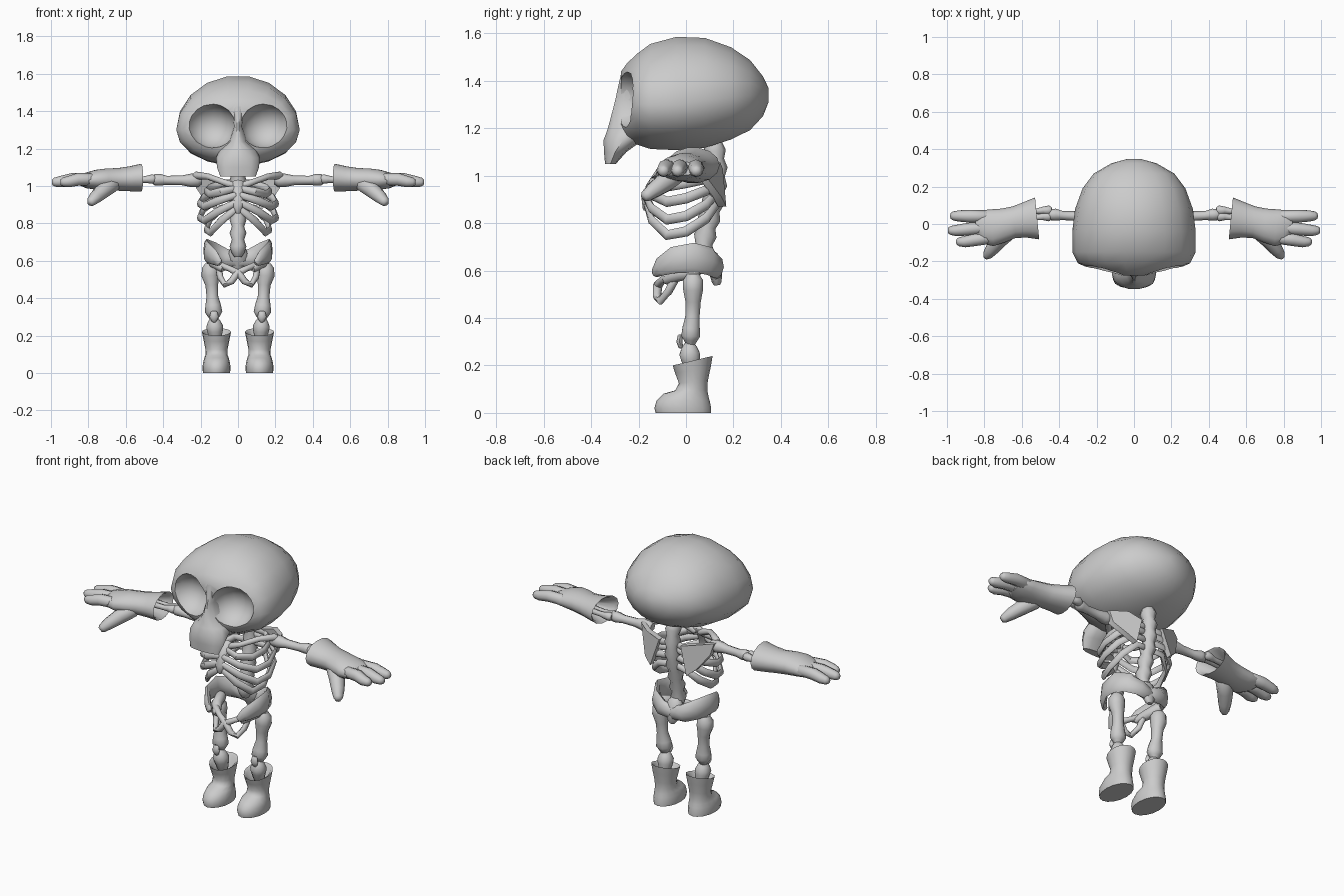
import bpy, bmesh, math
from mathutils import Vector, Matrix


def finish(name, bm, mirror=False, angle=40):
    bmesh.ops.recalc_face_normals(bm, faces=bm.faces)
    me = bpy.data.meshes.new(name)
    bm.to_mesh(me)
    bm.free()
    ob = bpy.data.objects.new(name, me)
    bpy.context.collection.objects.link(ob)
    smooth(me, angle)
    if mirror:
        ob.modifiers.new("mirror", 'MIRROR').use_mirror_merge = False
    return ob


def smooth(me, angle):
    for p in me.polygons:
        p.use_smooth = True
    me.set_sharp_from_angle(angle=math.radians(angle))


def oval(c, u, v, n=12):
    c, u, v = Vector(c), Vector(u), Vector(v)
    return [c + u * math.cos(2 * math.pi * i / n) + v * math.sin(2 * math.pi * i / n)
            for i in range(n)]


def loft(name, rings, mirror=False, angle=40):
    bm = bmesh.new()
    rows = [[bm.verts.new(p) for p in r] for r in rings]
    n = len(rows[0])
    for a, b in zip(rows, rows[1:]):
        for i in range(n):
            bm.faces.new((a[i], a[(i + 1) % n], b[(i + 1) % n], b[i]))
    bm.faces.new(rows[0])
    bm.faces.new(rows[-1][::-1])
    return finish(name, bm, mirror, angle)


def tube(name, pts, radii, mirror=False, up=(0, 0, 1), n=8, angle=50):
    """Sweep an oval; radii are numbers or (sideways, along up). Ends are rounded."""
    pts = [Vector(p) for p in pts]
    rad = [r if isinstance(r, tuple) else (r, r) for r in radii]
    t0 = (pts[0] - pts[1]).normalized()
    t1 = (pts[-1] - pts[-2]).normalized()
    e0, e1 = min(rad[0]) * 0.6, min(rad[-1]) * 0.6
    pts = [pts[0] + t0 * e0] + pts + [pts[-1] + t1 * e1]
    rad = [tuple(r * 0.6 for r in rad[0])] + rad + [tuple(r * 0.6 for r in rad[-1])]
    rings = []
    for i, p in enumerate(pts):
        t = (pts[min(i + 1, len(pts) - 1)] - pts[max(i - 1, 0)]).normalized()
        s = t.cross(Vector(up)).normalized()
        rings.append(oval(p, s * rad[i][0], s.cross(t) * rad[i][1], n))
    return loft(name, rings, mirror, angle)


Y = (0, 1, 0)

# Cranium: sections from back to front (y, half width, bottom, top, widest height)
rings = []
for y, w, zb, zt, zc in [(.348, .035, 1.31, 1.37, 1.34), (.325, .12, 1.25, 1.42, 1.34),
                         (.27, .215, 1.19, 1.49, 1.34), (.19, .275, 1.15, 1.545, 1.33),
                         (.08, .315, 1.115, 1.585, 1.32), (-.04, .33, 1.105, 1.59, 1.30),
                         (-.15, .33, 1.11, 1.56, 1.30), (-.21, .30, 1.13, 1.515, 1.30),
                         (-.25, .21, 1.15, 1.475, 1.30), (-.275, .09, 1.18, 1.44, 1.31)]:
    ring = []
    for i in range(18):
        a = 2 * math.pi * i / 18
        s = math.sin(a)
        ring.append((w * math.cos(a), y, zc + s * ((zt - zc) if s > 0 else (zc - zb))))
    rings.append(ring)
skull = loft("skull", rings)

# Eye sockets carved out of the cranium
bm = bmesh.new()
for s in (-1, 1):
    m = (Matrix.Translation((s * .145, -.29, 1.322)) @ Matrix.Rotation(s * -.2, 4, 'Y')
         @ Matrix.Diagonal((.135, .14, .122, 1)))
    bmesh.ops.create_uvsphere(bm, u_segments=16, v_segments=10, radius=1, matrix=m)
cutter = finish("socket_cutter", bm)
cutter.hide_render = True
mod = skull.modifiers.new("sockets", 'BOOLEAN')
mod.object, mod.operation, mod.solver = cutter, 'DIFFERENCE', 'EXACT'
dg = bpy.context.evaluated_depsgraph_get()
carved = bpy.data.meshes.new_from_object(skull.evaluated_get(dg))
skull.modifiers.clear()
skull.data = carved
smooth(carved, 40)
bpy.data.objects.remove(cutter)

# Nose bridge and upper jaw (z, half width, front, back)
loft("upper_jaw", [oval((0, (f + b) / 2, z), (w, 0, 0), (0, (f - b) / 2, 0), 14)
                   for z, w, f, b in [(1.05, .095, -.342, -.295), (1.10, .112, -.347, -.25),
                                      (1.15, .118, -.35, -.18), (1.19, .10, -.335, -.15),
                                      (1.235, .05, -.322, -.15), (1.32, .022, -.30, -.15),
                                      (1.38, .035, -.287, -.15), (1.43, .06, -.275, -.18)]])

# Spine with alternating vertebrae, then the sacrum
pts, rad = [], []
for i in range(15):
    t = i / 14
    pts.append((0, .115 + .02 * math.sin(t * 5) - .025 * t, 1.14 - .5 * t))
    rad.append((.045, .048) if i % 2 else (.033, .036))
tube("spine", pts, rad, up=Y)
tube("sacrum", [(0, .10, .66), (0, .125, .60), (0, .13, .55)],
     [(.045, .035), (.06, .03), (.025, .02)], up=Y)

# Ribs: back height, width, lowest height, front end height, front depth
for i, (zb, w, zl, zf, yf) in enumerate([(1.02, .165, .955, .985, -.13), (.985, .20, .89, .95, -.16),
                                         (.94, .20, .815, .91, -.17), (.89, .165, .75, .875, -.165)]):
    zm = (zb + zl) / 2
    tube(f"rib_{i + 1}", [(.01, .12, zb), (w * .55, .13, zb - .01), (w * .92, .085, zm),
                          (w * 1.03, .0, zl + .015), (w * .9, -.08, zl), (w * .55, -.145, (zl + zf) / 2),
                          (.015, yf, zf)],
         [(.013, .02)] * 2 + [(.013, .022)] * 4 + [(.012, .018)], mirror=True)
tube("sternum", [(0, -.11, 1.02), (0, -.15, .96), (0, -.172, .90), (0, -.17, .86)],
     [(.035, .016), (.025, .016), (.03, .016), (.015, .012)], up=Y)

# Shoulder girdle
tube("collar_bone", [(.02, -.11, 1.0), (.09, -.10, 1.025), (.16, -.03, 1.05), (.225, .03, 1.055)],
     [.02, .016, .017, .022], mirror=True)
bm = bmesh.new()
outline = [(.07, .145, 1.03), (.16, .135, 1.055), (.245, .07, 1.06), (.225, .08, .99),
           (.17, .14, .91), (.12, .16, .87)]
front = [bm.verts.new((x, y - .025, z)) for x, y, z in outline]
back = [bm.verts.new((x * .97 + .004, y + .01, z)) for x, y, z in outline]
bm.faces.new(front)
bm.faces.new(back[::-1])
for i in range(6):
    j = (i + 1) % 6
    bm.faces.new((front[j], front[i], back[i], back[j]))
finish("shoulder_blade", bm, True, 30)

# Arms
tube("upper_arm", [(.215, .04, 1.03), (.25, .04, 1.03), (.30, .042, 1.03), (.38, .045, 1.03),
                   (.42, .05, 1.033), (.445, .05, 1.033)],
     [.036, .036, .026, .024, .032, .03], mirror=True)
for k, y in (("outer", .073), ("inner", .04)):
    tube(f"forearm_{k}", [(.455, y, 1.037), (.485, y, 1.035), (.52, y - .005, 1.033), (.60, y - .01, 1.035)],
         [.026, .02, .015, .017], mirror=True)

# Gloves: hollow flared cuff into palm (x, centre y, centre z, half depth, half height)
loft("glove", [oval((x, y, z), (.1 * ry, ry, 0), (0, 0, rz), 14) for x, y, z, ry, rz in
               [(.62, .02, 1.035, .05, .035), (.53, .03, 1.043, .095, .065), (.518, .03, 1.044, .112, .076),
                (.58, .022, 1.038, .095, .068), (.64, .01, 1.035, .084, .062), (.70, -.008, 1.035, .09, .06),
                (.76, -.02, 1.033, .098, .054), (.81, -.018, 1.03, .09, .043), (.845, -.01, 1.03, .07, .028)]],
     mirror=True, angle=60)
for k, base, tip in (("rear", (.79, .04), (.967, .043)), ("middle", (.79, -.02), (.98, -.035)),
                     ("fore", (.78, -.075), (.935, -.095))):
    (x0, y0), (x1, y1) = base, tip
    tube(f"finger_{k}", [(x0, y0, 1.035), ((x0 + x1) / 2, (y0 + y1) / 2, 1.035), (x1 - .03, y1, 1.023),
                         (x1, y1, 1.02)], [.033, .034, .03, .024], mirror=True, angle=60)
tube("thumb", [(.67, -.04, 1.01), (.72, -.085, .975), (.76, -.135, .94), (.785, -.168, .915)],
     [.045, .044, .036, .026], mirror=True, angle=60)

# Pelvis: hip wings wrapping forward, and the lower loops
tube("hip_wing", [(.0, .125, .60), (.07, .13, .615), (.13, .10, .64), (.168, .03, .655),
                  (.165, -.05, .645), (.125, -.11, .615), (.10, -.13, .59)],
     [(.03, .04), (.03, .05), (.022, .06), (.018, .062), (.018, .056), (.018, .04), (.015, .022)],
     mirror=True)
tube("hip_socket", [(.14, .04, .60), (.12, -.03, .585), (.085, -.08, .56)],
     [(.03, .035), .03, .022], mirror=True)
tube("pelvis_loop", [(.105, -.04, .575), (.095, -.075, .51), (.07, -.11, .472), (.035, -.122, .49),
                     (.0, -.12, .54)], [.018, .017, .017, .018, .02], mirror=True, up=Y)
tube("pubic_bar", [(.105, -.06, .58), (.05, -.10, .56), (.0, -.12, .535)], [.02, .016, .02], mirror=True)

# Legs
tube("thigh_bone", [(.148, .03, .56), (.148, .03, .52), (.14, .03, .47), (.137, .028, .41),
                    (.133, .022, .36), (.13, .02, .325), (.13, .02, .305)],
     [(.045, .044), (.047, .044), .034, .031, (.042, .038), (.046, .042), (.034, .03)],
     mirror=True, up=Y, n=10)
tube("kneecap", [(.128, -.025, .325), (.128, -.028, .30), (.128, -.022, .278)],
     [(.018, .01), (.024, .013), (.015, .01)], mirror=True, up=Y)
tube("shin_bone", [(.127, .015, .275), (.125, .015, .25), (.123, .02, .225), (.12, .03, .16)],
     [.034, .045, .042, .026], mirror=True, up=Y, n=10)

# Boots: hollow top, narrow ankle, wide foot (z, half width, front, back, rim tilt)
loft("boot", [oval((.115, (f + b) / 2, z), (w, 0, 0), (0, (b - f) / 2, tilt), 16)
              for z, w, f, b, tilt in
              [(.15, .04, -.01, .07, .0), (.21, .063, -.045, .10, .018), (.22, .078, -.056, .112, .02),
               (.18, .07, -.046, .104, .012), (.13, .06, -.03, .092, .005), (.095, .06, -.045, .09, .0),
               (.075, .067, -.095, .095, -.006), (.05, .073, -.125, .10, .0), (.02, .075, -.133, .106, .0),
               (.0, .072, -.128, .106, .0)]],
     mirror=True, angle=50)
